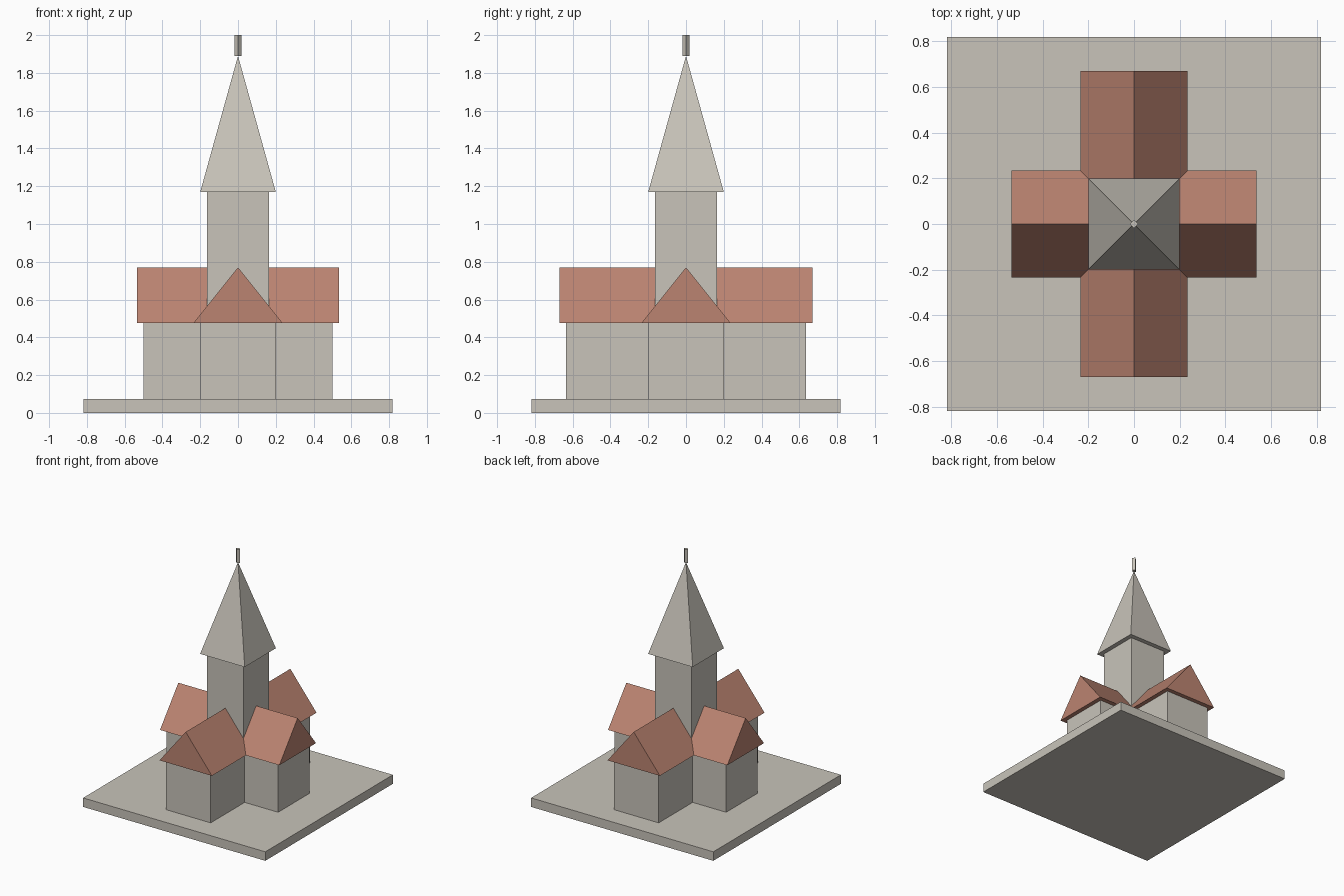
import bpy
import bmesh
from math import pi
from mathutils import Matrix

cube = bpy.data.objects.get("Cube")
if cube:
    bpy.data.objects.remove(cube, do_unlink=True)


def material(name, rgb):
    mat = bpy.data.materials.new(name)
    mat.use_nodes = True
    colour = (*rgb, 1)
    mat.diffuse_color = colour
    mat.node_tree.nodes["Principled BSDF"].inputs["Base Color"].default_value = colour
    return mat


stone = material("pale_stone", (0.58, 0.55, 0.49))
tile = material("roof_tile", (0.50, 0.23, 0.165))


def finish(name, bm, mat):
    bmesh.ops.recalc_face_normals(bm, faces=bm.faces)
    mesh = bpy.data.meshes.new(name)
    bm.to_mesh(mesh)
    bm.free()
    mesh.materials.append(mat)
    obj = bpy.data.objects.new(name, mesh)
    bpy.context.collection.objects.link(obj)
    return obj


def box(name, half_x, half_y, bottom, top, mat):
    bm = bmesh.new()
    bmesh.ops.create_cube(bm, size=2)
    bmesh.ops.scale(bm, vec=(half_x, half_y, (top - bottom) / 2), verts=bm.verts)
    bmesh.ops.translate(bm, vec=(0, 0, (top + bottom) / 2), verts=bm.verts)
    return finish(name, bm, mat)


def gable_roof(name, half_length, half_width, eaves, ridge, angle):
    # Triangular gable extruded along the ridge
    bm = bmesh.new()
    profile = [(-half_width, eaves), (half_width, eaves), (0, ridge)]
    gable = bm.faces.new([bm.verts.new((x, -half_length, z)) for x, z in profile])
    extruded = bmesh.ops.extrude_face_region(bm, geom=[gable], use_keep_orig=True)
    far = [v for v in extruded["geom"] if isinstance(v, bmesh.types.BMVert)]
    bmesh.ops.translate(bm, vec=(0, 2 * half_length, 0), verts=far)
    bmesh.ops.rotate(bm, matrix=Matrix.Rotation(angle, 3, "Z"), verts=bm.verts)
    return finish(name, bm, tile)


def four_sided(name, radius_bottom, radius_top, bottom, top, angle, mat):
    bm = bmesh.new()
    bmesh.ops.create_cone(bm, cap_ends=True, segments=4, radius1=radius_bottom,
                          radius2=radius_top, depth=top - bottom)
    bmesh.ops.remove_doubles(bm, verts=bm.verts, dist=0.0001)
    bmesh.ops.rotate(bm, matrix=Matrix.Rotation(angle, 3, "Z"), verts=bm.verts)
    bmesh.ops.translate(bm, vec=(0, 0, (top + bottom) / 2), verts=bm.verts)
    return finish(name, bm, mat)


# Ground slab
box("base_slab", 0.817, 0.817, 0, 0.073, stone)

# Crossing wings with overhanging gable roofs
WALL, EAVES, RIDGE, OVERHANG = 0.2, 0.477, 0.77, 0.035
box("nave_walls", WALL, 0.635, 0.073, EAVES, stone)
box("transept_walls", 0.5, WALL, 0.073, EAVES, stone)
gable_roof("nave_roof", 0.635 + OVERHANG, WALL + OVERHANG, EAVES, RIDGE, 0)
gable_roof("transept_roof", 0.5 + OVERHANG, WALL + OVERHANG, EAVES, RIDGE, pi / 2)

# Tower, spire and finial
box("tower", 0.163, 0.163, 0.073, 1.17, stone)
four_sided("spire", 0.2 * 2 ** 0.5, 0, 1.17, 1.89, pi / 4, stone)
four_sided("finial", 0.018, 0.018, 1.89, 2.0, 0, stone)
